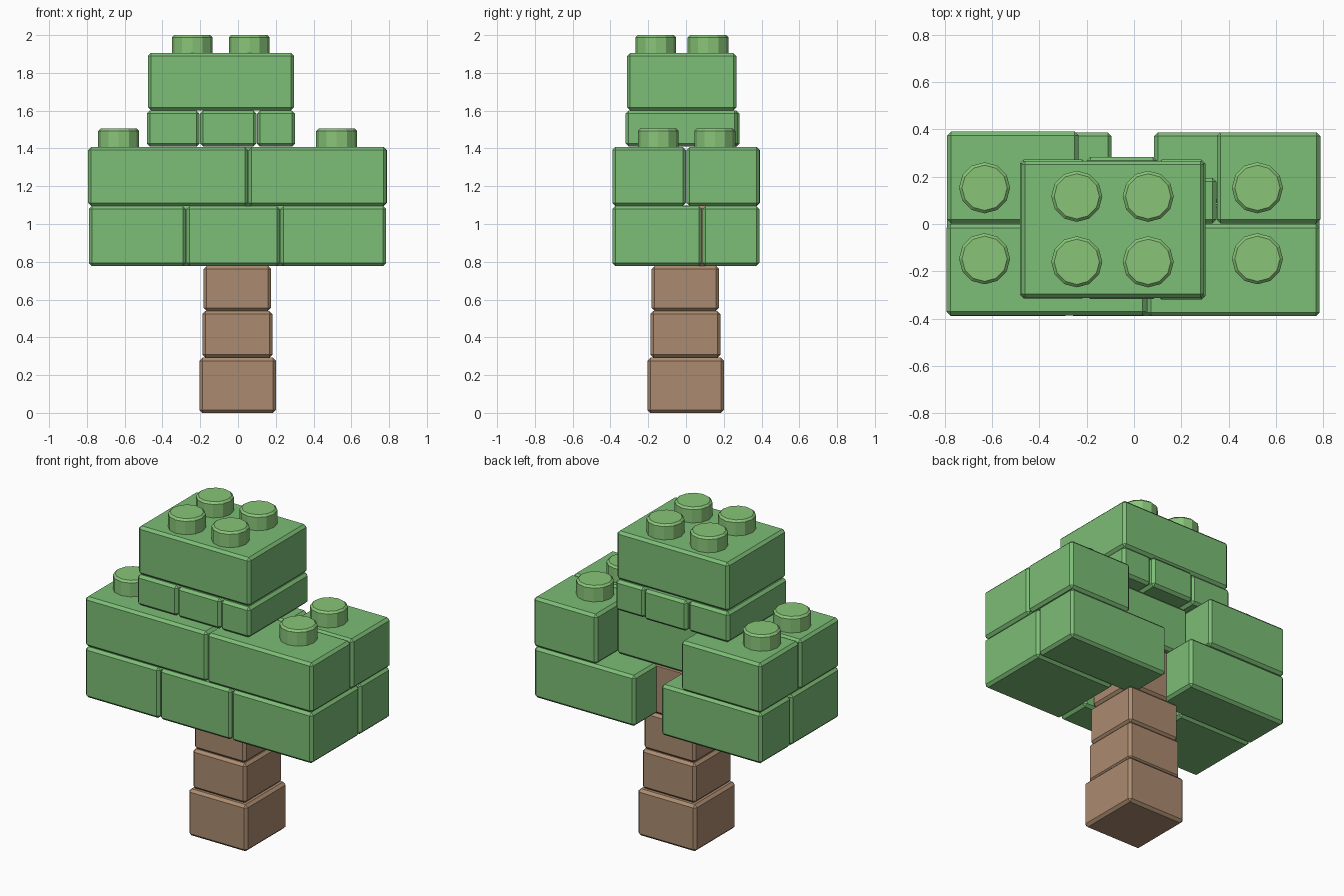
import bpy, math

if "Cube" in bpy.data.objects:
    bpy.data.objects.remove(bpy.data.objects["Cube"])


def material(name, rgb):
    m = bpy.data.materials.new(name)
    m.diffuse_color = (*rgb, 1)
    m.use_nodes = True
    m.node_tree.nodes["Principled BSDF"].inputs["Base Color"].default_value = m.diffuse_color
    return m


GREEN = material("leaf_green", (0.20, 0.51, 0.18))
LIGHT = material("stud_green", (0.25, 0.56, 0.19))
BROWN = material("trunk_brown", (0.41, 0.26, 0.16))


def finish(ob, name, mat, width):
    ob.name = name
    ob.data.materials.append(mat)
    bev = ob.modifiers.new("chamfer", "BEVEL")
    bev.width = width
    bev.segments = 1
    bev.limit_method = "ANGLE"
    bev.angle_limit = math.radians(50)


def brick(name, x, y, z, mat=GREEN):
    """Chamfered block from (min, max) ranges."""
    bpy.ops.mesh.primitive_cube_add(size=1, location=[sum(r) / 2 for r in (x, y, z)])
    ob = bpy.context.object
    ob.scale = [r[1] - r[0] for r in (x, y, z)]
    bpy.ops.object.transform_apply(location=False, rotation=False, scale=True)
    finish(ob, name, mat, 0.016)


def stud(name, x, y, z):
    """Low-poly round peg standing on height z."""
    bpy.ops.mesh.primitive_cylinder_add(vertices=12, radius=0.108, depth=0.11,
                                        location=(x, y, z + 0.04))
    finish(bpy.context.object, name, LIGHT, 0.012)


# Trunk, tapering slightly and continuing inside the crown
trunk = [((-0.205, 0.20), (-0.205, 0.20), (0.0, 0.292)),
         ((-0.188, 0.182), (-0.188, 0.182), (0.292, 0.54)),
         ((-0.182, 0.175), (-0.182, 0.175), (0.54, 0.778)),
         ((-0.178, 0.172), (-0.165, 0.172), (0.778, 1.098))]
for i, (x, y, z) in enumerate(trunk):
    brick(f"trunk_block_{i + 1}", x, y, z, BROWN)

# Lower crown layer, open at the back centre
low = (0.778, 1.095)
brick("lower_left_brick", (-0.79, -0.275), (-0.39, 0.085), low)
brick("lower_front_brick", (-0.272, 0.222), (-0.39, -0.17), low)
brick("lower_right_brick", (0.225, 0.784), (-0.39, 0.085), low)
brick("lower_back_left_brick", (-0.79, -0.095), (0.088, 0.388), low)
brick("lower_back_right_brick", (0.085, 0.784), (0.088, 0.388), low)

# Upper crown layer
mid = (1.096, 1.407)
brick("upper_front_left_brick", (-0.793, 0.052), (-0.387, 0.0), mid)
brick("upper_front_right_brick", (0.055, 0.785), (-0.39, 0.0), mid)
brick("upper_back_left_brick", (-0.79, -0.235), (0.003, 0.391), mid)
brick("upper_back_right_brick", (0.35, 0.788), (0.003, 0.388), mid)
brick("upper_core_brick", (-0.232, 0.348), (0.003, 0.195), mid)

# Row of thin slabs under the top brick
slab = (1.41, 1.6)
brick("neck_left_slab", (-0.483, -0.203), (-0.315, 0.272), slab)
brick("neck_middle_slab", (-0.2, 0.097), (-0.318, 0.284), slab)
brick("neck_right_slab", (0.1, 0.302), (-0.32, 0.272), slab)

# Top brick
brick("top_brick", (-0.477, 0.297), (-0.312, 0.267), (1.602, 1.905))

# Studs on the top brick and on both shoulders
for x in (-0.242, 0.06):
    for y in (-0.16, 0.117):
        stud("top_stud", x, y, 1.905)
for x in (-0.632, 0.522):
    for y in (-0.147, 0.153):
        stud("shoulder_stud", x, y, 1.41)
